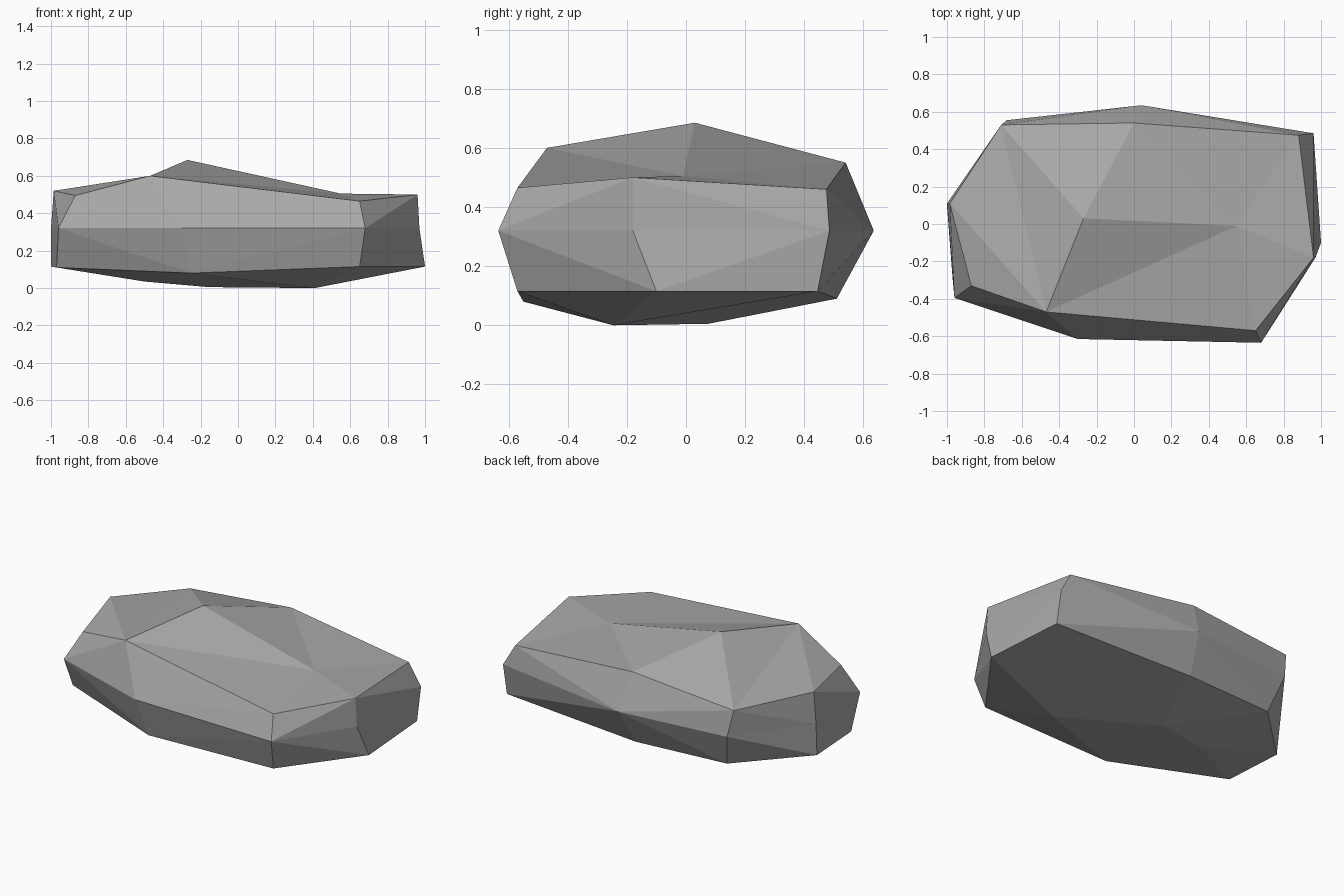
import bpy
import bmesh
from mathutils import Vector

cube = bpy.data.objects.get("Cube")
if cube:
    bpy.data.objects.remove(cube, do_unlink=True)

# Stone material
stone = bpy.data.materials.new("stone_grey")
stone.use_nodes = True
colour = (0.4, 0.4, 0.4, 1)
stone.diffuse_color = colour
shader = next(n for n in stone.node_tree.nodes if n.type == "BSDF_PRINCIPLED")
shader.inputs["Base Color"].default_value = colour
shader.inputs["Roughness"].default_value = 0.9

bm = bmesh.new()


def points(*coords):
    return [bm.verts.new(c) for c in coords]


def fan(apex, *rim):
    for a, b in zip(rim, rim[1:]):
        bm.faces.new((apex, a, b))


def outward(a, b):
    mid = (a.co + b.co) / 2
    return Vector((mid.x, mid.y * 1.5)).length


def band(lower, upper):
    # Split each side quad along the diagonal that bulges outward
    for i in range(len(lower)):
        j = (i + 1) % len(lower)
        a, b, c, d = lower[i], lower[j], upper[j], upper[i]
        if outward(a, c) > outward(b, d):
            fan(a, b, c, d)
        else:
            fan(b, c, d, a)


# Cross-section rings: underside rim, waist, top rim
low = points((-.97, -.29, .11), (-.25, -.55, .08), (.65, -.57, .115), (1, -.1, .115),
             (.96, .445, .115), (0, .51, .09), (-.62, .47, .1), (-1, .1, .115))
waist = points(*[(x, y, .32) for x, y in (
    (-.96, -.395), (-.3, -.615), (.68, -.635), (.97, -.18),
    (.96, .485), (.04, .635), (-.68, .555), (-1, .11))])
rim = points((-.87, -.33, .495), (-.47, -.47, .6), (.65, -.57, .465), (.96, -.18, .5),
             (.88, .475, .46), (0, .54, .55), (-.71, .53, .487), (-.985, .11, .52))
band(low, waist)
band(waist, rim)

# Top facets around the peak and the shoulder
peak, shoulder = points((-.27, .03, .685), (.55, -.01, .505))
fan(shoulder, *rim[1:6], peak, rim[1])
fan(peak, *rim[5:7], rim[1])
fan(rim[1], rim[6], rim[7], rim[0])

# Underside facets around three ground points
front, middle, side = points((.41, -.245, 0), (-.155, .075, .005), (-.5, -.01, .035))
fan(front, *low[1:6], middle, low[1])
fan(middle, *low[5:7], side, low[1])
fan(side, *low[6:8], *low[0:2])

bmesh.ops.recalc_face_normals(bm, faces=bm.faces)
mesh = bpy.data.meshes.new("rock")
bm.to_mesh(mesh)
bm.free()
mesh.materials.append(stone)
bpy.context.scene.collection.objects.link(bpy.data.objects.new("rock", mesh))
